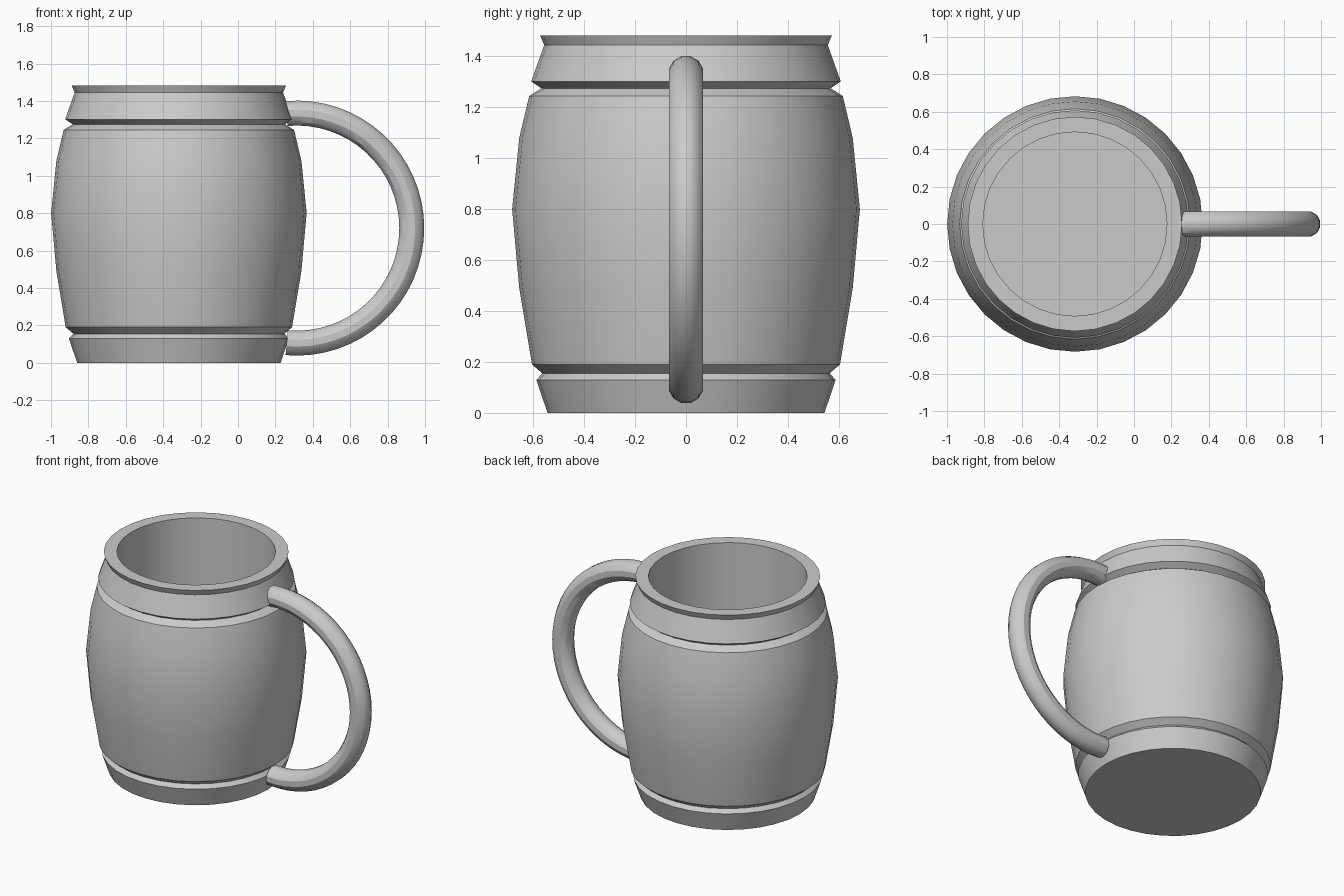
import bpy
import bmesh
from math import cos, sin, pi, radians

cube = bpy.data.objects.get("Cube")
if cube:
    bpy.data.objects.remove(cube, do_unlink=True)

grey = bpy.data.materials.new("plain_grey")
grey.use_nodes = True
colour = (0.6, 0.6, 0.6, 1)
grey.diffuse_color = colour
grey.node_tree.nodes["Principled BSDF"].inputs["Base Color"].default_value = colour


def loft(name, rings):
    """Skin a list of closed rings of points and cap both ends."""
    bm = bmesh.new()
    loops = [[bm.verts.new(p) for p in ring] for ring in rings]
    n = len(loops[0])
    for a, b in zip(loops, loops[1:]):
        for i in range(n):
            j = (i + 1) % n
            bm.faces.new((a[i], a[j], b[j], b[i]))
    bm.faces.new(loops[0][::-1])
    bm.faces.new(loops[-1])
    bmesh.ops.recalc_face_normals(bm, faces=bm.faces)
    mesh = bpy.data.meshes.new(name)
    bm.to_mesh(mesh)
    bm.free()
    mesh.materials.append(grey)
    obj = bpy.data.objects.new(name, mesh)
    bpy.context.collection.objects.link(obj)
    bpy.ops.object.select_all(action="DESELECT")
    obj.select_set(True)
    bpy.context.view_layer.objects.active = obj
    bpy.ops.object.shade_smooth_by_angle(angle=radians(30))
    return obj


# Barrel-shaped body: outer wall upward, over the rim, down to the inner floor
CENTRE_X = -0.316
profile = [
    (0.544, 0), (0.588, 0.13), (0.564, 0.155), (0.605, 0.19),
    (0.655, 0.49), (0.683, 0.8), (0.655, 1.08), (0.616, 1.245),
    (0.568, 1.275), (0.608, 1.302), (0.557, 1.445), (0.573, 1.482),
    (0.492, 1.482), (0.492, 0.13),
]
SIDES = 32
angles = [2 * pi * i / SIDES for i in range(SIDES)]
loft("mug_body", [[(CENTRE_X + r * cos(a), r * sin(a), z) for a in angles]
                  for r, z in profile])

# Round handle: a tube swept along a little more than half a circle
ARC, TUBE, STEPS, TUBE_SIDES = 0.615, 0.069, 32, 12
rings = []
for s in range(STEPS + 1):
    t = radians(-95 + 190 * s / STEPS)
    ring = []
    for k in range(TUBE_SIDES):
        u = 2 * pi * (k + 0.5) / TUBE_SIDES
        r = ARC + TUBE * cos(u)
        ring.append((0.314 + r * cos(t), TUBE * sin(u), 0.72 + r * sin(t)))
    rings.append(ring)
loft("handle", rings)
